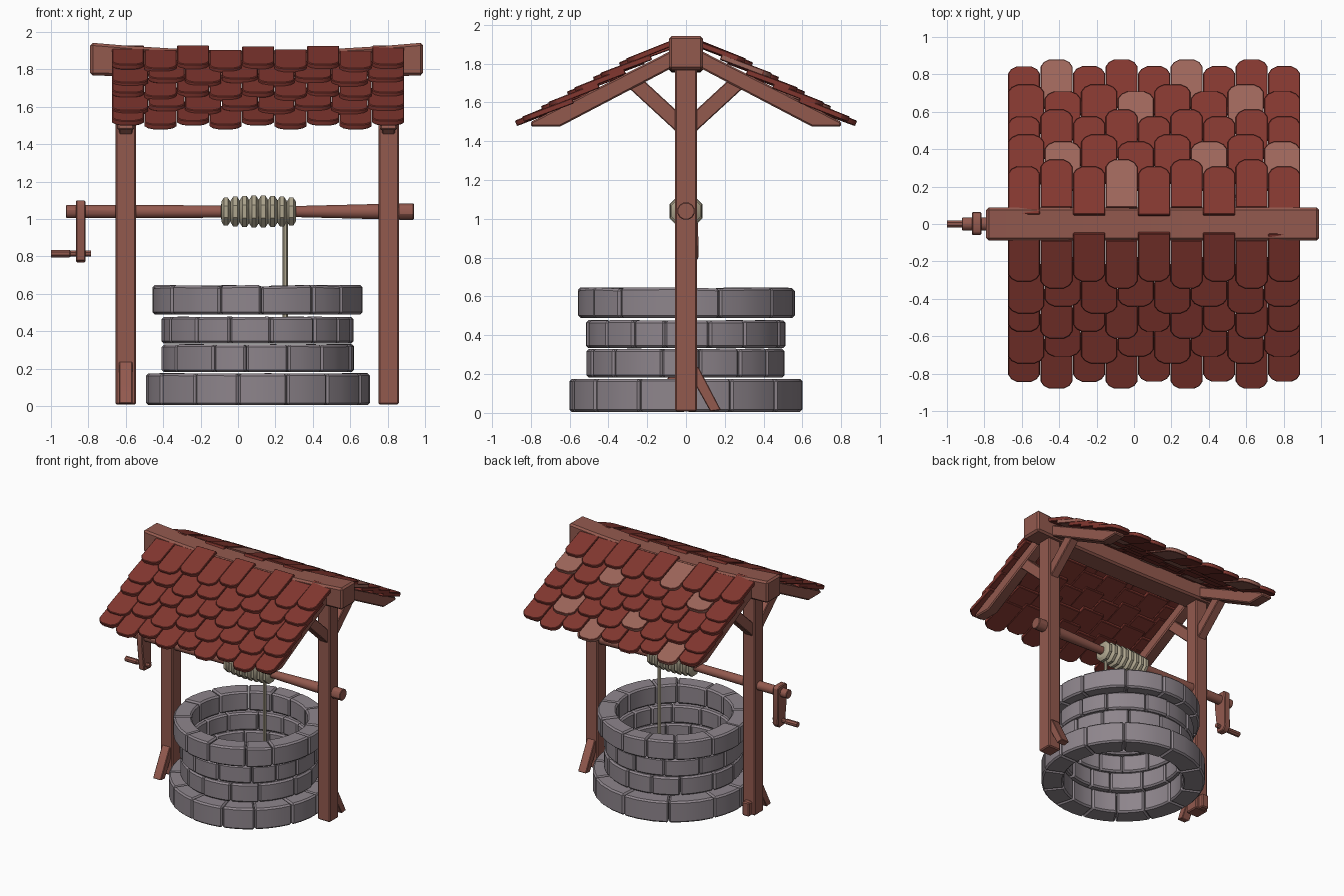
import bpy, bmesh, math, random
from mathutils import Vector

if "Cube" in bpy.data.objects:
    bpy.data.objects.remove(bpy.data.objects["Cube"])

random.seed(4)


def material(name, col):
    m = bpy.data.materials.new(name)
    m.diffuse_color = (*col, 1)
    m.use_nodes = True
    m.node_tree.nodes["Principled BSDF"].inputs["Base Color"].default_value = m.diffuse_color
    return m


WOOD = material("wood", (0.29, 0.100, 0.076))
TILE = material("red_tile", (0.225, 0.038, 0.029))
PALE = material("faded_tile", (0.34, 0.133, 0.103))
STONE = material("stone", (0.27, 0.235, 0.262))
ROPE = material("rope", (0.42, 0.375, 0.27))


def finish(name, bm, mats, bevel=0.0):
    """Bevel the hard edges, fix normals and make the object."""
    bmesh.ops.recalc_face_normals(bm, faces=bm.faces)
    if bevel:
        hard = [e for e in bm.edges if len(e.link_faces) == 2 and e.calc_face_angle() > 0.6]
        bmesh.ops.bevel(bm, geom=hard, offset=bevel, segments=1, affect='EDGES', profile=0.5)
    me = bpy.data.meshes.new(name)
    bm.to_mesh(me)
    bm.free()
    for m in mats:
        me.materials.append(m)
    for p in me.polygons:
        p.use_smooth = True
    me.set_sharp_from_angle(angle=math.radians(30))
    ob = bpy.data.objects.new(name, me)
    bpy.context.collection.objects.link(ob)
    return ob


def loft(bm, sections, mat=0):
    """Skin a row of equal-length loops and cap both ends."""
    rows = [[bm.verts.new(p) for p in s] for s in sections]
    n = len(rows[0])
    faces = [bm.faces.new(rows[0]), bm.faces.new(rows[-1][::-1])]
    for a, b in zip(rows, rows[1:]):
        for i in range(n):
            faces.append(bm.faces.new((a[i], b[i], b[(i + 1) % n], a[(i + 1) % n])))
    for f in faces:
        f.material_index = mat


def plank(name, x0, x1, yz, bevel=0.008):
    """Extrude a y-z outline along x."""
    bm = bmesh.new()
    loft(bm, [[(x, y, z) for y, z in yz] for x in (x0, x1)])
    return finish(name, bm, [WOOD], bevel)


def box(name, x0, x1, y0, y1, z0, z1):
    return plank(name, x0, x1, [(y0, z0), (y1, z0), (y1, z1), (y0, z1)])


def lathe(name, profile, z, mat, sides, bevel=0.0):
    """Turn (x, radius) points around an x axis at height z."""
    bm = bmesh.new()
    loft(bm, [[(x, r * math.cos(2 * math.pi * (i + .5) / sides),
                z + r * math.sin(2 * math.pi * (i + .5) / sides))
               for i in range(sides)] for x, r in profile])
    return finish(name, bm, [mat], bevel)


# Stone courses
CX = 0.105


def course(name, r0, r1, z0, z1, count, start, rough):
    bm = bmesh.new()
    w = [random.uniform(0.75, 1.3) for _ in range(count)]
    a = math.radians(start)
    for wi in w:
        step = wi / sum(w) * 2 * math.pi
        gap = 0.002
        top = [z1 + random.uniform(-rough, rough * 0.5) for _ in range(2)]
        out = r1 + random.uniform(-0.006, 0.004)
        secs = []
        for k in range(4):
            t = a + gap + (step - 2 * gap) * k / 3
            zt = top[0] + (top[1] - top[0]) * k / 3
            c, s = math.cos(t), math.sin(t)
            secs.append([(CX + r * c, r * s, z) for r, z in
                         ((r0, z0), (out, z0), (out, zt), (r0, zt))])
        loft(bm, secs)
        a += step
    finish(name, bm, [STONE], 0.012)


course("base_stones", 0.44, 0.598, 0.005, 0.175, 13, -100, 0.002)
course("lower_stones", 0.42, 0.512, 0.182, 0.33, 14, -97, 0.002)
course("upper_stones", 0.42, 0.512, 0.335, 0.477, 14, -82, 0.002)
course("rim_stones", 0.425, 0.562, 0.49, 0.645, 13, -88, 0.006)

# Posts with rafters and braces
for side, px in (("left", -0.6), ("right", 0.805)):
    box(side + "_post", px - .055, px + .055, -.057, .057, 0.008, 1.80)
    for end, s in (("front", -1), ("back", 1)):
        plank(f"{side}_{end}_rafter", px - .045, px + .045,
              [(s * y, z) for y, z in ((.03, 1.80), (.65, 1.475), (.80, 1.475), (.80, 1.50), (.03, 1.89))])
        plank(f"{side}_{end}_brace", px - .035, px + .035,
              [(s * y, z) for y, z in ((.04, 1.44), (.29, 1.67), (.235, 1.73), (.04, 1.55))], 0.005)
    # slanted foot stay, on opposite sides of the two posts
    s = -1 if side == "left" else 1
    plank(side + "_foot_stay", px - .035, px + .035,
          [(s * y, z) for y, z in ((.04, .16), (.125, .008), (.18, .015), (.065, .235), (.04, .24))], 0.004)
box("left_foot_block", -.63, -.57, .05, .10, .008, .12)

# Sagging ridge beam
bm = bmesh.new()
secs = []
for k in range(9):
    u = k / 4 - 1
    x = 0.1 + 0.89 * u
    sag = 0.042 * (1 - u * u)
    zb, zt = 1.768 - sag * 0.3, 1.943 - sag
    secs.append([(x, -.088, zb), (x, .088, zb), (x, .088, zt), (x, -.088, zt)])
loft(bm, secs)
finish("ridge_beam", bm, [WOOD], 0.014)

# Roof tiles: five rows per slope, alternating nine and eight across
FADED = {(0, 3), (1, 1), (1, 5), (1, 7), (3, 3), (3, 6), (4, 1), (4, 5)}
X0, X1 = -0.675, 0.89
for end, s in (("front", -1), ("back", 1)):
    bm = bmesh.new()
    for row in range(5):
        n = 9 if row % 2 == 0 else 8
        w = (X1 - X0) / n
        for c in range(n):
            cx = X0 + (c + .5) * w
            tip = 0.335 + 0.134 * row + (0.0 if (c % 2 == 1) == (row % 2 == 0) else -0.037)
            tilt = math.radians(21 + random.uniform(-1, 1))
            down = Vector((0, s * math.cos(tilt), -math.sin(tilt)))
            up = Vector((0, s * math.sin(tilt), math.cos(tilt)))
            # lower edge centre of the tile underside
            o = Vector((cx, s * tip, 1.478 + (0.871 - tip) * 0.56))
            h = w / 2 - 0.0015
            outline = [(-h, -.275), (h, -.275), (h, -.042), (h * .8, -.016), (h * .45, 0),
                       (-h * .45, 0), (-h * .8, -.016), (-h, -.042)]
            secs = [[o + Vector((x, 0, 0)) + down * d + up * t for x, d in outline] for t in (0, .03)]
            loft(bm, secs, 1 if s > 0 and (row, c) in FADED else 0)
    finish(end + "_roof_tiles", bm, [TILE, PALE], 0.004)

# Windlass axle, crank and handle
AZ = 1.04
lathe("axle", [(-.92, .036), (-.6, .037), (.0, .033), (.32, .031), (.75, .042),
               (.86, .043), (.865, .046), (.94, .046)], AZ, WOOD, 12, 0.004)
plank("crank_arm", -.866, -.816, [(-.03, .775), (.04, .768), (.065, .80), (.06, 1.09),
                                  (.04, 1.10), (-.045, 1.10), (-.06, 1.08), (-.055, .98)], 0.006)
lathe("crank_handle", [(-1.0, .021), (-.90, .021), (-.895, .017), (-.785, .017)], .815, WOOD, 8)

# Rope coil and hanging rope
profile = [(-.09, .03)]
for k in range(8):
    x = -.09 + k * .05
    r = .077 + .016 * math.sin(math.pi * (k + .5) / 8)
    profile += [(x + .001, r - .022), (x + .014, r), (x + .036, r), (x + .049, r - .022)]
profile.append((.31, .03))
lathe("rope_coil", profile, AZ, ROPE, 8)

bm = bmesh.new()
loft(bm, [[(.252 + .014 * math.cos(i * math.pi / 3), -.02 + .014 * math.sin(i * math.pi / 3), z)
           for i in range(6)] for z in (.35, 1.0)])
finish("hanging_rope", bm, [ROPE])
